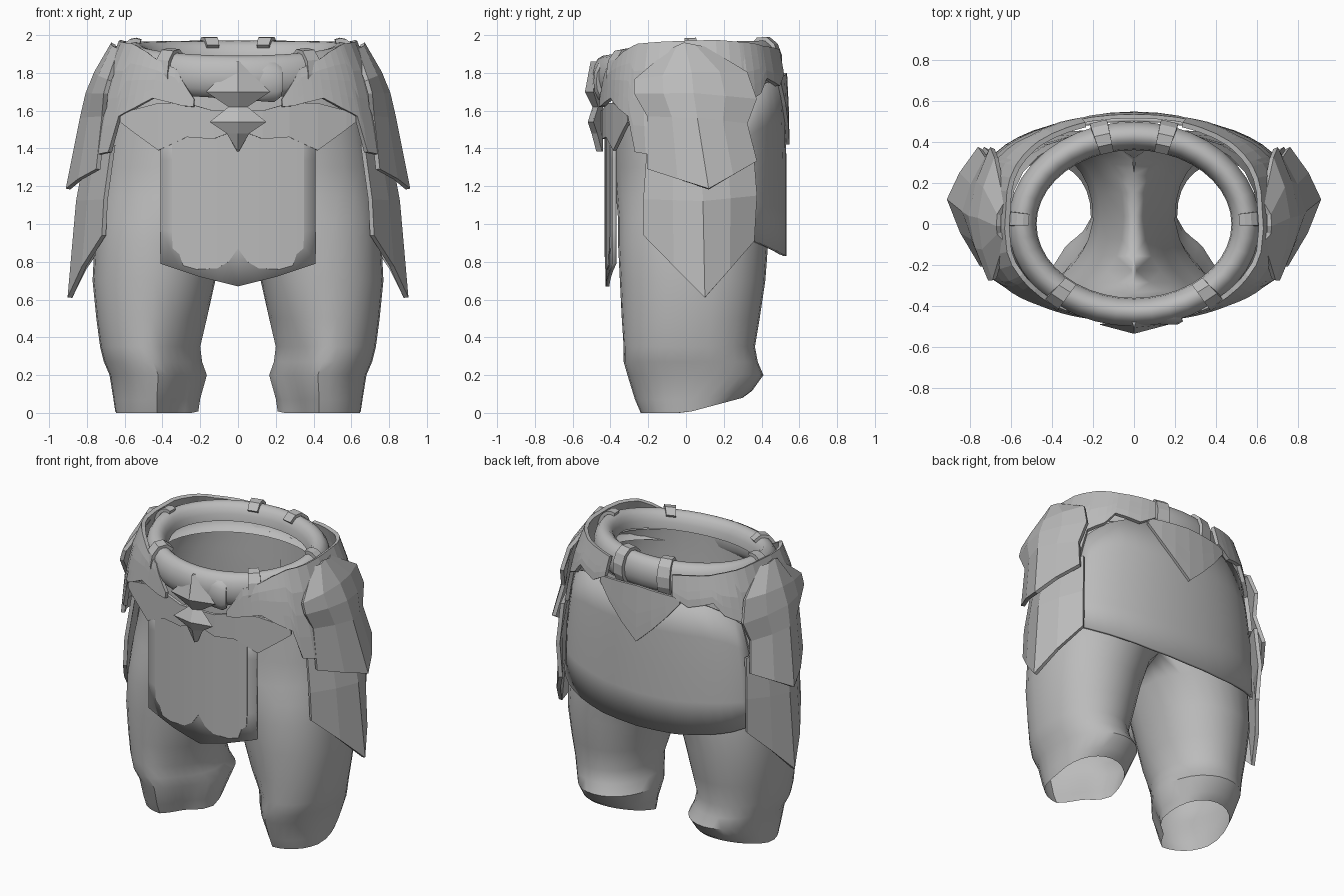
import bpy, bmesh, math

if "Cube" in bpy.data.objects:
    bpy.data.objects.remove(bpy.data.objects["Cube"])

mat = bpy.data.materials.new("plain grey")
mat.diffuse_color = (0.5, 0.5, 0.5, 1)
mat.use_nodes = True
mat.node_tree.nodes["Principled BSDF"].inputs["Base Color"].default_value = mat.diffuse_color


def lerp(a, b, t):
    return tuple(p + (q - p) * t for p, q in zip(a, b))


def make(name, verts, faces, thick=0, mirror=False, smooth=False):
    me = bpy.data.meshes.new(name)
    me.from_pydata(verts, [], faces)
    bm = bmesh.new()
    bm.from_mesh(me)
    bmesh.ops.remove_doubles(bm, verts=bm.verts, dist=0.0005)
    bmesh.ops.recalc_face_normals(bm, faces=bm.faces)
    bm.to_mesh(me)
    bm.free()
    me.materials.append(mat)
    ob = bpy.data.objects.new(name, me)
    bpy.context.collection.objects.link(ob)
    if smooth:
        bpy.ops.object.select_all(action='DESELECT')
        ob.select_set(True)
        bpy.context.view_layer.objects.active = ob
        bpy.ops.object.shade_smooth_by_angle(angle=math.radians(40))
    if thick:
        m = ob.modifiers.new("thickness", 'SOLIDIFY')
        m.thickness, m.offset = thick, 0
    if mirror:
        m = ob.modifiers.new("mirror", 'MIRROR')
        m.merge_threshold = 0.001
    return ob


def grid_faces(rows, cols, wrap=False):
    return [(r * cols + c, r * cols + (c + 1) % cols,
             (r + 1) * cols + (c + 1) % cols, (r + 1) * cols + c)
            for r in range(rows - 1) for c in range(cols if wrap else cols - 1)]


# Outer garment envelope: z, half width, front depth, back depth
HULL = [(0.6, .76, .40, .51), (0.9, .77, .40, .51), (1.3, .75, .40, .51),
        (1.6, .70, .43, .505), (1.8, .65, .42, .495), (2.0, .57, .37, .455)]


def hull(off):
    def surf(deg, z):
        for p, q in zip(HULL, HULL[1:]):
            if z <= q[0]:
                break
        _, a, f, b = lerp(p, q, (z - p[0]) / (q[0] - p[0]))
        s, c = math.sin(math.radians(deg)), math.cos(math.radians(deg))
        y = abs(c) ** (.72 if c > 0 else .66) * ((f if c > 0 else b) + off)
        return ((a + off) * math.copysign(abs(s) ** .97, s), -y if c > 0 else y, z)
    return surf


def bowed(front, bend):
    return lambda x, z: (x, front + bend * x * x, z)


def panel(name, cols, surf, thick=.02, mirror=False, sub=2, nz=5, smooth=False):
    """Sheet from columns (position, top z, bottom z) laid on a surface."""
    fine = [lerp(p, q, i / sub) for p, q in zip(cols, cols[1:]) for i in range(sub)] + [cols[-1]]
    verts = [surf(u, t + (b - t) * k / (nz - 1)) for u, t, b in fine for k in range(nz)]
    return make(name, verts, grid_faces(len(fine), nz), thick, mirror, smooth)


def both(cols):
    return [(-u, t, b) for u, t, b in cols[:0:-1]] + cols


# Trousers: half body lofted from leg hem to waist, mirrored
# z, inner x, outer x, front y, back y
rings = [(0, .21, .65, -.24, .30), (.07, .20, .66, -.27, .35), (.2, .165, .68, -.31, .41),
         (.27, .19, .71, -.33, .38), (.35, .20, .73, -.33, .365), (.5, .165, .75, -.34, .39),
         (.7, .12, .77, -.35, .42), (.9, .05, .76, -.36, .435), (1.03, -.08, .75, -.36, .445),
         (1.15, -.35, .735, -.37, .46), (1.3, -.71, .715, -.38, .47),
         (1.6, -.67, .67, -.39, .47), (1.77, -.60, .60, -.39, .47)]
N = 28
verts = []
for i, (z, x0, x1, y0, y1) in enumerate(rings):
    for k in range(N):
        a = 2 * math.pi * k / N
        c, s = math.cos(a), math.sin(a)
        # the inner front of the knee is flattened
        flat = 1 - .34 * max(0, 1 - z / .6) * max(0, -2 * c * -s) if c < 0 and s < 0 else 1
        x = (x0 + x1) / 2 + (x1 - x0) / 2 * c * flat
        y = (y0 + y1) / 2 + (y1 - y0) / 2 * flat * math.copysign(abs(s) ** .85, s)
        lift = .08 * max(0, y / .3) if i == 0 else .04 * max(0, y / .3) if i == 1 else 0
        verts.append((max(x, 0), y, z + lift))
faces = [f for f in grid_faces(len(rings), N, True) if any(verts[v][0] > .0005 for v in f)]
make("trousers", verts, faces, mirror=True, smooth=True)


# Rolled belt: an arc section, outer foot over the top to the inner rim
def belt_arc(name, degs, a0, a1, n, off=0, closed=False, thick=0, smooth=False):
    verts = []
    for deg in degs:
        t = math.radians(deg)
        dx, dy = math.sin(t), -math.cos(t)
        zc = 1.85 + .07 * dy if dy < 0 else 1.85 + .01 * dy
        for j in range(n):
            a = math.radians(a0 + (a1 - a0) * j / (n - 1))
            r, h = (.07 + off) * math.cos(a), (.112 + off) * math.sin(a)
            verts.append((dx * (.545 + r), dy * (.43 + r), zc + h))
    faces = grid_faces(len(degs), n)
    if closed:
        last = (len(degs) - 1) * n
        faces += [(last + j, last + j + 1, j + 1, j) for j in range(n - 1)]
    make(name, verts, faces, thick, False, smooth)


belt_arc("belt", [9 * i for i in range(40)], -85, 180, 12, closed=True, smooth=True)
for deg, half, a0, a1 in ((40, 4, -70, 135), (93, 4, 0, 110), (164, 4, -50, 140)):
    for side in (-1, 1):
        belt_arc("belt_loop", [(deg - half) * side, (deg + half) * side], a0, a1, 7, .012, thick=.022)

# Overlapping belt tip
tip = [(-.28, -.37, 1.79, .9), (-.15, -.41, 1.78, 1), (0, -.43, 1.77, 1),
       (.12, -.44, 1.76, 1), (.19, -.44, 1.755, 1), (.22, -.435, 1.755, .8)]
n, verts = 12, []
for x, y, z, k in tip:
    for j in range(n):
        a = 2 * math.pi * j / n
        verts.append((x + x / .45 * .05 * k * math.cos(a), y - .05 * k * math.cos(a), z + .11 * k * math.sin(a)))
make("belt_tip", verts, grid_faces(len(tip), n, True) + [tuple(range(n)), tuple(range(5 * n, 6 * n))], smooth=True)

# Cloth skirt at the back and apron at the front
panel("back_skirt", [(114, 1.6, .94), (128, 1.7, .9), (142, 1.75, .87), (160, 1.76, .84), (180, 1.76, .83),
                     (200, 1.76, .84), (218, 1.75, .87), (232, 1.7, .9), (246, 1.6, .94)],
      hull(.012), smooth=True)
panel("front_apron", both([(0, 1.55, .67), (.2, 1.55, .72), (.41, 1.52, .79)]),
      bowed(-.415, .22), smooth=True)
panel("apron_overlay", both([(0, 1.5, .87), (.05, 1.5, .80), (.11, 1.5, .765), (.22, 1.5, .76),
                             (.29, 1.5, .78), (.31, 1.5, .84), (.345, 1.46, .87), (.35, 1.42, .95)]),
      bowed(-.426, .22), thick=.009, sub=1)

# Folded facets below the buckle
panel("front_fold", [(0, 1.6, 1.5), (.13, 1.6, 1.45), (.27, 1.64, 1.46), (.42, 1.64, 1.39),
                     (.57, 1.6, 1.5), (.62, 1.57, 1.54)],
      bowed(-.44, .36), mirror=True, sub=1, nz=3)

# Stepped yoke wrapping from the front opening to the back
yoke = [(18, 1.66, 1.62), (23, 1.74, 1.625), (28, 1.82, 1.64), (38, 1.86, 1.665), (48, 1.91, 1.61),
        (57, 1.94, 1.57), (61, 1.95, 1.38), (78, 1.96, 1.36), (100, 1.97, 1.38), (114, 1.96, 1.42),
        (117, 1.96, 1.64), (128, 1.95, 1.69), (134, 1.94, 1.77), (150, 1.93, 1.73), (159, 1.92, 1.79)]
panel("hip_yoke", yoke, hull(.035), thick=.025, mirror=True)
panel("back_point", [(155, 1.78, 1.74), (180, 1.8, 1.42), (205, 1.78, 1.74)], hull(.03), sub=3)


# Faceted hip armour: rows of front edge, ridge, back edge
def armour(name, rows):
    verts = []
    for f, r, b in rows:
        for p in (f, lerp(f, r, .5), r, lerp(r, b, .5), b):
            bulge = .015 if p not in (f, r, b) else 0
            verts.append((p[0] + bulge, p[1], p[2]))
    make(name, verts, grid_faces(len(rows), 5), .025, True)


armour("upper_hip_plate", [
    ((.625, -.08, 1.92), (.66, -.01, 1.955), (.625, .10, 1.93)),
    ((.68, -.27, 1.76), (.75, .03, 1.80), (.67, .32, 1.80)),
    ((.70, -.27, 1.69), (.795, .04, 1.69), (.69, .37, 1.66)),
    ((.71, -.20, 1.57), (.825, .06, 1.56), (.715, .32, 1.53)),
    ((.74, -.20, 1.29), (.90, .12, 1.185), (.75, .37, 1.33))])
armour("lower_hip_plate", [
    ((.66, -.20, 1.42), (.79, .08, 1.42), (.70, .35, 1.42)),
    ((.70, -.22, 1.13), (.845, .09, 1.12), (.72, .37, 1.15)),
    ((.71, -.22, .94), (.89, .10, .61), (.71, .355, .91))])

# Gem-shaped buckle: z, half width, front y
gem = [(1.86, .01, -.505), (1.70, .17, -.535), (1.62, .05, -.495),
       (1.54, .15, -.52), (1.48, .06, -.50), (1.385, .005, -.475)]
verts = [p for z, w, y in gem for p in ((-w, max(y + .03, -.49), z), (0, y, z), (w, max(y + .03, -.49), z),
                                        (0, -.44, z))]
make("buckle", verts, grid_faces(len(gem), 4, True) + [(0, 1, 2, 3), (20, 21, 22, 23)])
